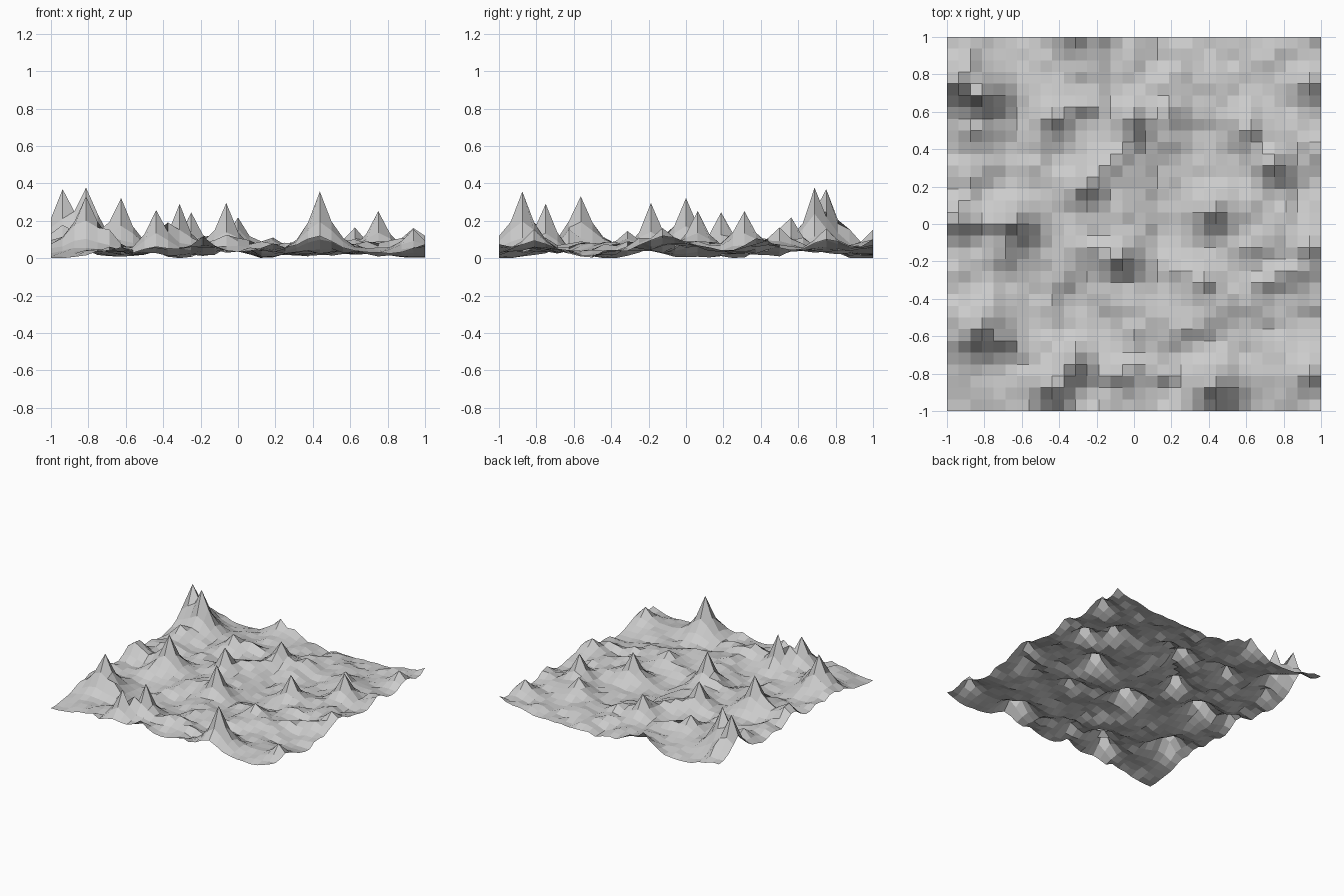
import bpy, bmesh, math
from mathutils import Vector, noise

N = 32  # cells per side

# Sharp summits: x, y, height, falloff radius
PEAKS = [
    (-0.81, 0.69, .36, .11), (-0.94, 0.75, .355, .12), (-0.81, -0.56, .36, .11),
    (-0.625, 0, .34, .11), (-0.0625, -0.1875, .315, .09), (0.4375, -0.875, .38, .11),
    (-0.4375, -0.875, .265, .10), (-0.3125, -0.75, .275, .09), (-0.25, 0.1875, .25, .10),
    (0, 0.5625, .235, .11), (0.75, 0.3125, .275, .11), (0.4375, 0.0625, .275, .10),
    (-0.3125, 1, .17, .13), (0.9375, -0.8125, .18, .14), (0.9375, 0.75, .18, .14),
    (0.625, 0.5, .17, .12), (0.94, -0.125, .16, .13), (0.375, -0.3125, .16, .12),
    (-0.19, -1, .14, .14), (-0.94, 0.03, .25, .11), (-0.44, 0.56, .18, .12),
    (1, 1, .12, .15), (-0.86, 0.5, .19, .10), (-0.06, -0.78, .16, .12),
    (1, 0.4, .15, .10), (0.6, -0.1, .16, .10), (-0.7, -0.15, .16, .10), (0.19, 0.6, .15, .1),
]
# Low crests: x0, y0, x1, y1, height, falloff radius
RIDGES = [
    (-0.44, 0.6, -0.2, 0.65, .13, .08), (-0.25, 0.19, 0, 0.5, .15, .08),
    (-0.94, 0.03, -0.62, 0, .15, .08), (-0.35, -0.10, -0.06, -0.18, .14, .08),
    (0.15, -0.2, 0.4, -0.3, .11, .09), (0.5, -0.36, 0.9, -0.25, .12, .09),
    (-0.44, -0.87, -0.31, -0.75, .21, .07), (-0.31, -0.75, 0.2, -0.8, .12, .09),
    (-0.94, 0.75, -0.78, 0.69, .28, .08), (-0.92, -0.6, -0.7, -0.62, .20, .09),
    (-0.9, 0.9, -0.85, 0.7, .16, .09),
]


def segment_distance(p, a, b):
    d = b - a
    t = max(0, min(1, (p - a).dot(d) / d.length_squared))
    return (p - a - d * t).length


def height(x, y):
    # Slightly warped coordinates keep crests from being ruler-straight
    p = Vector((x, y))
    q = p + Vector((noise.noise((x * 6, y * 6, 9)), noise.noise((x * 6, y * 6, 3)))) * .07
    base = .063 + .06 * noise.noise((x * 3.1 + 5, y * 3.1 + 2, .3)) \
                + .04 * noise.noise((x * 7 + 1, y * 7, 4.6)) \
                + .025 * noise.noise((x * 13, y * 13 + 3, 1.7))
    base -= .03 * math.exp(-(p - Vector((-1, -1))).length / .25)
    total = max(base, .024) ** 3
    for px, py, h, r in PEAKS:
        total += (h * math.exp(-(p - Vector((px, py))).length / r)) ** 3
    for x0, y0, x1, y1, h, r in RIDGES:
        d = segment_distance(q, Vector((x0, y0)), Vector((x1, y1)))
        total += (h * math.exp(-d / r)) ** 3
    return total ** (1 / 3)


# Terrain sheet: flat-shaded displaced grid
bm = bmesh.new()
bmesh.ops.create_grid(bm, x_segments=N, y_segments=N, size=1)
for v in bm.verts:
    v.co.z = height(v.co.x, v.co.y)
low = min(v.co.z for v in bm.verts)
for v in bm.verts:
    v.co.z -= low
mesh = bpy.data.meshes.new("terrain")
bm.to_mesh(mesh)
bm.free()
bpy.context.collection.objects.link(bpy.data.objects.new("terrain", mesh))
